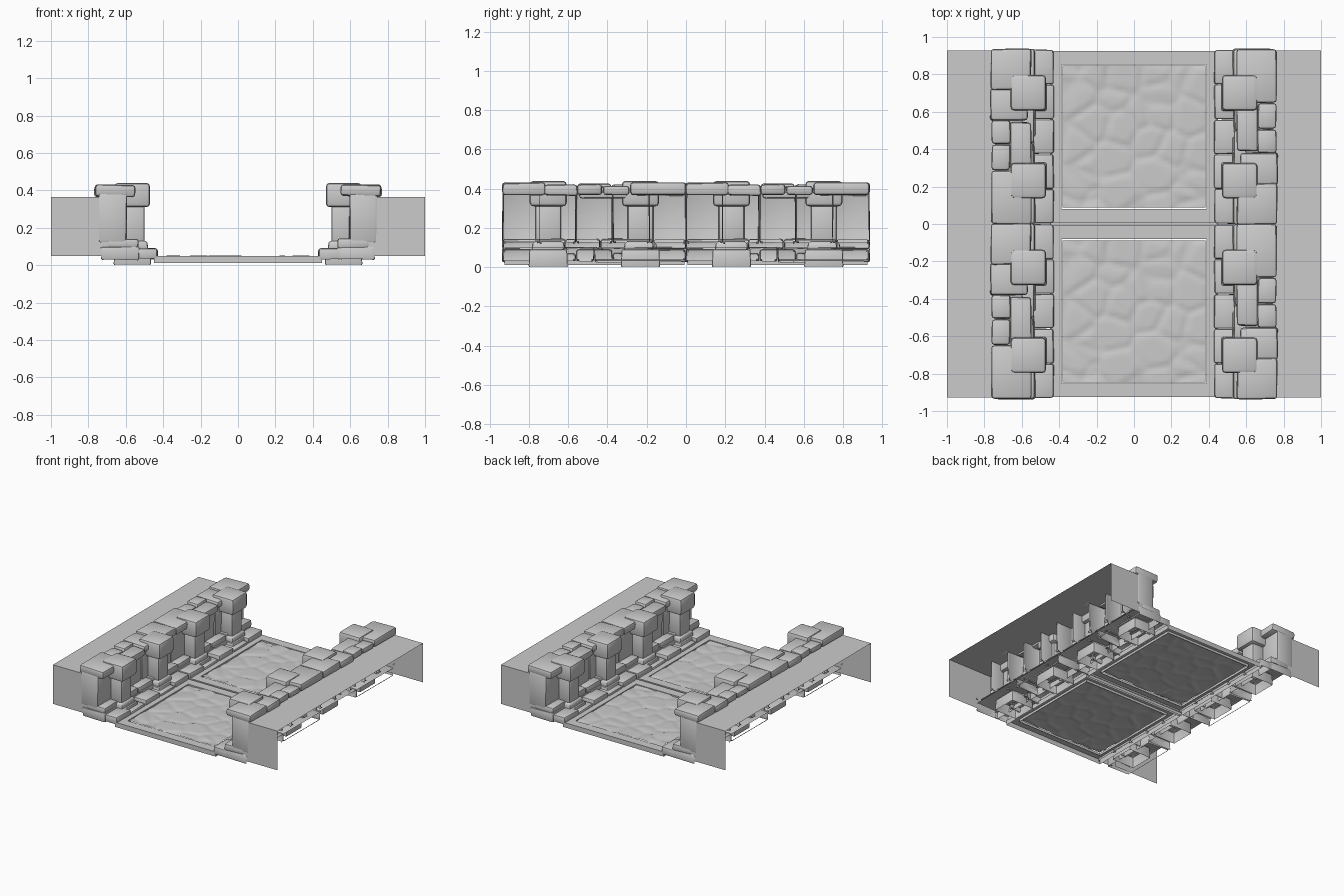
import bpy, bmesh, random
from mathutils import Vector, noise

random.seed(4)
cube = bpy.data.objects.get("Cube")
if cube:
    bpy.data.objects.remove(cube, do_unlink=True)

stone = bpy.data.materials.new("grey_stone")
stone.use_nodes = True
COLOR = (0.6, 0.6, 0.6, 1)
stone.diffuse_color = COLOR
stone.node_tree.nodes["Principled BSDF"].inputs["Base Color"].default_value = COLOR

MODULE = 0.934              # length of one corridor section
CENTRES = (-MODULE / 2, MODULE / 2)
BAY = MODULE / 5


def finish(name, bm, smooth=True):
    mesh = bpy.data.meshes.new(name)
    bm.to_mesh(mesh)
    bm.free()
    mesh.materials.append(stone)
    ob = bpy.data.objects.new(name, mesh)
    bpy.context.collection.objects.link(ob)
    if smooth:
        bpy.ops.object.select_all(action='DESELECT')
        ob.select_set(True)
        bpy.context.view_layer.objects.active = ob
        bpy.ops.object.shade_smooth_by_angle(angle=0.7)
    return ob


def add_stone(bm, u, v, z, bevel=0.012, jitter=0.0, open_dirs=(), taper=1.0):
    """Rounded block; u runs outward (-x here), v along y. Faces in open_dirs are removed."""
    part = bmesh.new()
    bmesh.ops.create_cube(part, size=1)
    cu, cv = sum(u) / 2, sum(v) / 2
    for p in part.verts:
        k = taper if p.co.z > 0 else 1.0
        p.co = Vector((-cu + p.co.x * (u[1] - u[0]) * k,
                       cv + p.co.y * (v[1] - v[0]) * k,
                       z[0] if p.co.z < 0 else z[1]))
        p.co += Vector([random.uniform(-jitter, jitter) for _ in range(3)])
    bmesh.ops.bevel(part, geom=part.edges[:], offset=bevel, segments=2,
                    profile=0.5, affect='EDGES')
    part.normal_update()
    dead = [f for f in part.faces
            if any(f.normal.dot(Vector(d)) > 0.9 for d in open_dirs)]
    bmesh.ops.delete(part, geom=dead, context='FACES')
    tmp = bpy.data.meshes.new("tmp")
    part.to_mesh(tmp)
    part.free()
    bm.from_mesh(tmp)
    bpy.data.meshes.remove(tmp)


def place_all(name, bm):
    """Repeat one side of a section: both sections, the right side turned half round."""
    out = bmesh.new()
    tmp = bpy.data.meshes.new("tmp")
    bm.to_mesh(tmp)
    bm.free()
    for cy in CENTRES:
        for s in (1, -1):
            start = len(out.verts)
            out.from_mesh(tmp)
            out.verts.ensure_lookup_table()
            for p in out.verts[start:]:
                p.co = Vector((p.co.x * s, p.co.y * s + cy, p.co.z))
    bpy.data.meshes.remove(tmp)
    return finish(name, out)


BACK, DOWN = (-1, 0, 0), (0, 0, -1)

# wall blocks, open towards the outside
bm = bmesh.new()
for i in range(5):
    v = -MODULE / 2 + i * BAY
    add_stone(bm, (0.595, 0.745), (v, v + BAY), (0.12, 0.385), 0.014, 0.003, (BACK, DOWN))
place_all("wall_blocks", bm)

# coping stones on top of the wall
bm = bmesh.new()
for u, v, z in (((0.55, 0.765), (0.25, 0.47), (0.37, 0.43)),
                ((0.57, 0.77), (0.085, 0.255), (0.365, 0.42)),
                ((0.66, 0.76), (-0.04, 0.085), (0.37, 0.425)),
                ((0.66, 0.76), (-0.18, -0.045), (0.37, 0.415)),
                ((0.55, 0.762), (-0.467, -0.18), (0.365, 0.43)),
                ((0.55, 0.665), (-0.17, 0.075), (0.35, 0.41))):
    add_stone(bm, u, v, z, 0.016, 0.004)
place_all("coping_stones", bm)

# large foundation stones
bm = bmesh.new()
for v in ((-0.467, 0.0), (0.0, 0.467)):
    add_stone(bm, (0.53, 0.735), v, (0.025, 0.1), 0.012, 0.005, (BACK, DOWN))
place_all("foundation_stones", bm)

# thin course between foundation and wall
bm = bmesh.new()
for v in ((-0.467, -0.3), (-0.3, -0.03), (-0.03, 0.15), (0.15, 0.467)):
    add_stone(bm, (0.535, 0.7), v, (0.09, 0.142), 0.012, 0.004, (BACK, DOWN))
place_all("course_stones", bm)

# kerb stones along the floor
bm = bmesh.new()
for i in range(5):
    v = -MODULE / 2 + i * BAY
    top = 0.088 if i % 2 == 0 else 0.07
    add_stone(bm, (0.43, 0.56), (v + 0.002, v + BAY - 0.002), (0.03, top),
              0.012, 0.003, (BACK, DOWN))
place_all("kerb_stones", bm)

# pillars: plinth, step, shaft and cap
PILLAR_U = 0.565
for name, half, z, bevel, taper, gone in (
        ("pillar_plinth", 0.1, (0.0, 0.09), 0.008, 0.96, (DOWN,)),
        ("pillar_step", 0.086, (0.085, 0.13), 0.012, 0.92, (DOWN,)),
        ("pillar_shaft", 0.066, (0.11, 0.33), 0.016, 1.0, (DOWN,)),
        ("pillar_cap", 0.095, (0.31, 0.44), 0.02, 1.0, ())):
    bm = bmesh.new()
    for c in (-0.235, 0.235):
        add_stone(bm, (PILLAR_U - half, PILLAR_U + half), (c - half, c + half),
                  z, bevel, 0, gone, taper)
    place_all(name + "s", bm)


def quad(bm, *corners):
    bm.faces.new([bm.verts.new(c) for c in corners])


# floor frames with a thin skirt
PX, PY, FX, FY, FZ = 0.387, 0.386, 0.45, 0.459, 0.05
bm = bmesh.new()
for cy in CENTRES:
    rings = []
    for hx, hy, z in ((FX, FY, 0.012), (FX, FY, FZ), (PX, PY, FZ), (PX, PY, 0.03)):
        rings.append([bm.verts.new((sx * hx, cy + sy * hy, z))
                      for sx, sy in ((-1, -1), (1, -1), (1, 1), (-1, 1))])
    for a, b in zip(rings, rings[1:]):
        for i in range(4):
            j = (i + 1) % 4
            bm.faces.new((a[i], a[j], b[j], b[i]))
# narrow joint between the two sections
quad(bm, (-FX, -0.012, 0.035), (FX, -0.012, 0.035), (FX, 0.012, 0.035), (-FX, 0.012, 0.035))
finish("floor_frames", bm, False)

# uneven cobbled floor panels
bm = bmesh.new()
for cy in CENTRES:
    start = len(bm.verts)
    bmesh.ops.create_grid(bm, x_segments=44, y_segments=44, size=1)
    bm.verts.ensure_lookup_table()
    for p in bm.verts[start:]:
        x, y = p.co.x * (PX - 0.006), p.co.y * (PY - 0.006)
        dist, cells = noise.voronoi(Vector((x * 6, y * 6, 0.3)))
        dome = min(0.25, dist[1] - dist[0]) * 0.03
        tilt = noise.noise(cells[0] * 3) * 0.004
        p.co = (x, y + cy, 0.042 + dome + tilt)
finish("floor_panels", bm)

# plain outer sheets: top and both ends, on each side
bm = bmesh.new()
EY, TOP, LOW, IN = 0.927, 0.365, 0.05, 0.6
for s in (-1, 1):
    quad(bm, *[(s * x, y * s, TOP) for x, y in ((IN, -EY), (1, -EY), (1, EY), (IN, EY))])
    for e in (-1, 1):
        ring = [(s * IN, e * EY, LOW), (s, e * EY, LOW), (s, e * EY, TOP), (s * IN, e * EY, TOP)]
        quad(bm, *(ring if s * e < 0 else ring[::-1]))
finish("outer_sheets", bm, False)
